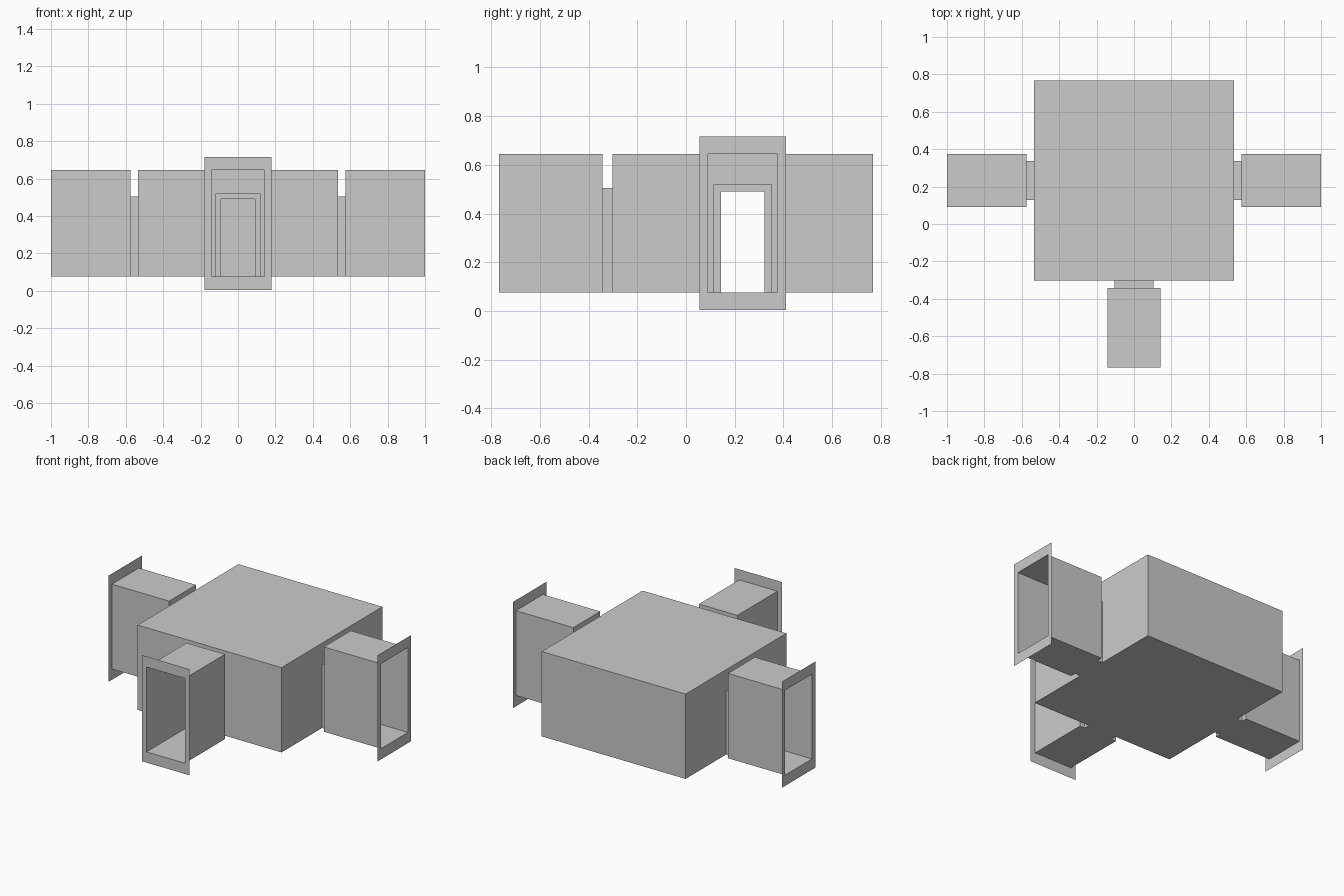
import bpy
import bmesh
from math import pi
from mathutils import Matrix

cube = bpy.data.objects.get("Cube")
if cube:
    bpy.data.objects.remove(cube, do_unlink=True)

grey = bpy.data.materials.new("plain_grey")
grey.use_nodes = True
COLOUR = (0.6, 0.6, 0.6, 1)
grey.diffuse_color = COLOUR
grey.node_tree.nodes["Principled BSDF"].inputs["Base Color"].default_value = COLOUR

FLOOR, CEILING = 0.075, 0.645
ROOM, HALL, END = 0.535, 0.575, 1.0   # distances out from the room centre
CENTRE = Matrix.Translation((0, 0.233, 0))


def finish(name, bm, angle=0):
    """Turn a bmesh into a flat shaded object, rotated about the room centre."""
    bmesh.ops.recalc_face_normals(bm, faces=bm.faces)
    bm.transform(CENTRE @ Matrix.Rotation(angle, 4, "Z"))
    mesh = bpy.data.meshes.new(name)
    bm.to_mesh(mesh)
    bm.free()
    mesh.materials.append(grey)
    bpy.context.collection.objects.link(bpy.data.objects.new(name, mesh))


def loft(name, angle, sections, bottom=True):
    """Join upright rectangles (distance out, half width, low z, high z)."""
    bm = bmesh.new()
    loops = [[bm.verts.new(p) for p in ((-w, -d, lo), (w, -d, lo), (w, -d, hi), (-w, -d, hi))]
             for d, w, lo, hi in sections]
    for a, b in zip(loops, loops[1:]):
        for i in range(4):
            j = (i + 1) % 4
            face = bm.faces.new((a[i], a[j], b[j], b[i]))
            if face.calc_area() < 1e-6 or (i == 0 and not bottom):
                bm.faces.remove(face)
    finish(name, bm, angle)


# Room shell: floor, ceiling and closed back wall
bm = bmesh.new()
bmesh.ops.create_cube(bm, size=1)
bm.transform(Matrix.Translation((0, 0, (FLOOR + CEILING) / 2))
             @ Matrix.Diagonal((2 * ROOM, 2 * ROOM, CEILING - FLOOR, 1)))
bm.normal_update()
sides = [f for f in bm.faces if abs(f.normal.x) > 0.5 or f.normal.y < -0.5]
bmesh.ops.delete(bm, geom=sides, context="FACES")
finish("room_shell", bm)

# Three matching passages leading out of the room
DOOR = (0.105, FLOOR, 0.505)
PASSAGE = (0.1425, FLOOR, CEILING)
TRIM_OUT, TRIM_IN = (0.12, FLOOR, 0.52), (0.09, FLOOR, 0.49)
for side, angle in (("front", 0), ("left", pi / 2), ("right", -pi / 2)):
    loft(side + "_room_wall", angle, [(ROOM, ROOM, FLOOR, CEILING), (ROOM, *DOOR)])
    loft(side + "_doorway", angle, [(ROOM, *DOOR), (HALL, *DOOR)])
    loft(side + "_passage", angle, [(HALL, *DOOR), (HALL, *PASSAGE), (END, *PASSAGE)])
    loft(side + "_end_flange", angle, [(END, *PASSAGE), (END, 0.178, 0.003, 0.716)])
    # Door trim wraps around both faces of the opening
    loft(side + "_door_trim", angle,
         [(ROOM, *TRIM_OUT), (ROOM - 0.01, *TRIM_OUT), (ROOM - 0.01, *TRIM_IN),
          (HALL + 0.01, *TRIM_IN), (HALL + 0.01, *TRIM_OUT), (HALL, *TRIM_OUT)], bottom=False)
